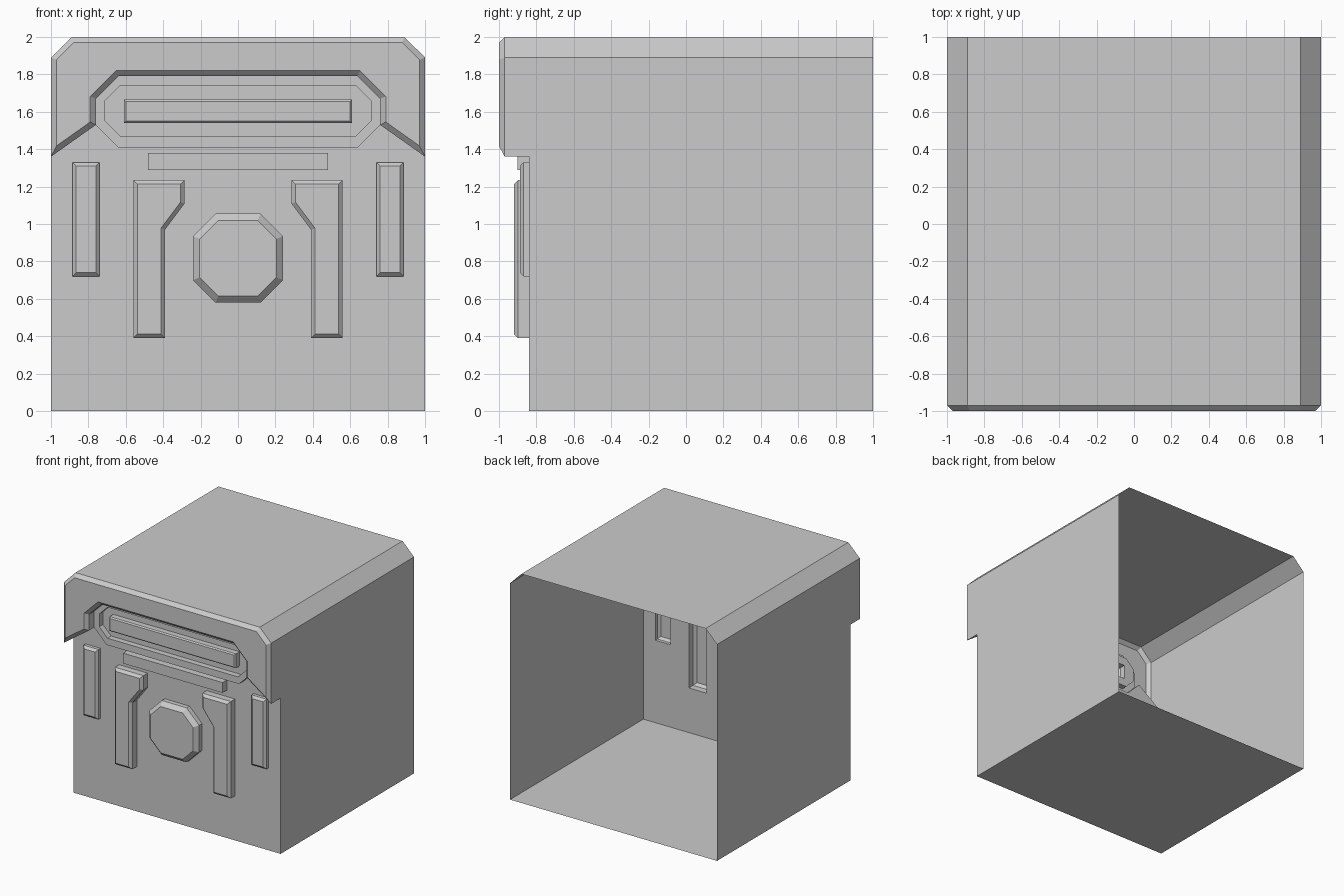
import bpy, bmesh
from mathutils import Vector

if "Cube" in bpy.data.objects:
    bpy.data.objects.remove(bpy.data.objects["Cube"])

PANEL, RING, FLOOR = -0.84, -0.90, -0.85   # depth (y) of the front levels


def rect(x0, x1, z0, z1):
    return [(x0, z0), (x1, z0), (x1, z1), (x0, z1)]


def octagon(w, z0, z1, c):
    return [(-w + c, z0), (w - c, z0), (w, z0 + c), (w, z1 - c),
            (w - c, z1), (-w + c, z1), (-w, z1 - c), (-w, z0 + c)]


def mirrored(loop):
    return [(-x, z) for x, z in reversed(loop)]


def inset(loop, d):
    """Offset a counter-clockwise loop inwards by d with mitred corners."""
    out = []
    for i, p in enumerate(loop):
        a, p, b = Vector(loop[i - 1]), Vector(p), Vector(loop[(i + 1) % len(loop)])
        e, f = (p - a).normalized(), (b - p).normalized()
        m, n = Vector((-e.y, e.x)), Vector((-f.y, f.x))
        out.append(tuple(p + (m + n) * d / (1 + m.dot(n))))
    return out


def strip(bm, front, yf, back, yb, closed=True):
    """Wall between two matching outlines at different depths."""
    f = [bm.verts.new((x, yf, z)) for x, z in front]
    b = [bm.verts.new((x, yb, z)) for x, z in back]
    n = len(f)
    for i in range(n if closed else n - 1):
        j = (i + 1) % n
        bm.faces.new((b[i], b[j], f[j], f[i]))


def fill(bm, loops, y):
    """Flat front-facing face with holes."""
    edges = []
    for loop in loops:
        v = [bm.verts.new((x, y, z)) for x, z in loop]
        edges += [bm.edges.new((v[i - 1], v[i])) for i in range(len(v))]
    res = bmesh.ops.triangle_fill(bm, edges=edges, use_beauty=True, normal=(0, -1, 0))
    for g in res["geom"]:
        if isinstance(g, bmesh.types.BMFace):
            g.normal_update()
            if g.normal.y > 0:
                g.normal_flip()


def finish(bm, name):
    bmesh.ops.remove_doubles(bm, verts=bm.verts, dist=1e-4)
    me = bpy.data.meshes.new(name)
    bm.to_mesh(me)
    bm.free()
    bpy.context.collection.objects.link(bpy.data.objects.new(name, me))


def raised(name, loop, yf, bevel=0, base=PANEL):
    """Hollow raised block with a bevelled front rim."""
    bm = bmesh.new()
    strip(bm, loop, yf + bevel, loop, base)
    top = inset(loop, bevel)
    if bevel:
        strip(bm, top, yf, loop, yf + bevel)
    fill(bm, [top], yf)
    finish(bm, name)


# outlines, counter-clockwise seen from the front
ring_outer = octagon(0.76, 1.41, 1.79, 0.12)
ring_inner = octagon(0.71, 1.47, 1.74, 0.08)
slot_bar = rect(-0.61, 0.61, 1.54, 1.665)
lower_bar = rect(-0.48, 0.48, 1.29, 1.38)
knob = octagon(0.24, 0.58, 1.055, 0.12)
side_bar = rect(0.74, 0.885, 0.72, 1.33)
bracket = [(0.39, 0.39), (0.56, 0.39), (0.56, 1.235), (0.285, 1.235), (0.285, 1.11), (0.39, 0.97)]
top_arch = [(1, 1.36), (1, 1.89), (0.89, 2), (-0.89, 2), (-1, 1.89), (-1, 1.36)]
opening = [(-0.76, 1.53), (-0.76, 1.67), (-0.64, 1.79), (0.64, 1.79), (0.76, 1.67), (0.76, 1.53)]

# open-backed box shell
bm = bmesh.new()
base = [(-1, 1.36), (-1, 0), (1, 0), (1, 1.36)]
strip(bm, base, PANEL, base, 1, closed=False)
strip(bm, top_arch, -0.97, top_arch, 1, closed=False)
finish(bm, "box_shell")

# overhanging hood
bm = bmesh.new()
hood = top_arch + opening
rim = inset(hood, 0.03)
fill(bm, [rim], -1)
strip(bm, rim, -1, hood, -0.97)
strip(bm, opening, -0.97, opening, RING, closed=False)
for edge in ([(-1, 1.36), (-0.76, 1.53)], [(0.76, 1.53), (1, 1.36)]):
    strip(bm, edge, -0.97, edge, PANEL, closed=False)
finish(bm, "hood")

# front panel, open behind every raised block
bm = bmesh.new()
outline = [(-1, 0), (1, 0), (1, 1.36), (0.76, 1.53), (0.64, 1.41), (-0.64, 1.41), (-0.76, 1.53), (-1, 1.36)]
fill(bm, [outline, lower_bar, knob, side_bar, mirrored(side_bar), bracket, mirrored(bracket)], PANEL)
finish(bm, "front_panel")

# octagonal frame around the slot
bm = bmesh.new()
under = [(-0.76, 1.53), (-0.64, 1.41), (0.64, 1.41), (0.76, 1.53)]
strip(bm, under, RING, under, PANEL, closed=False)
fill(bm, [ring_outer, ring_inner], RING)
strip(bm, ring_inner[::-1], RING, ring_inner[::-1], FLOOR)
fill(bm, [ring_inner, slot_bar], FLOOR)
finish(bm, "slot_frame")

# raised blocks
raised("slot_bar", slot_bar, -0.91, 0.01, FLOOR)
raised("lower_bar", lower_bar, -0.90)
raised("knob", knob, -0.915, 0.035)
for side, turn in (("right", list), ("left", mirrored)):
    raised("side_bar_" + side, turn(side_bar), -0.888, 0.02)
    raised("bracket_" + side, turn(bracket), -0.92, 0.022)
